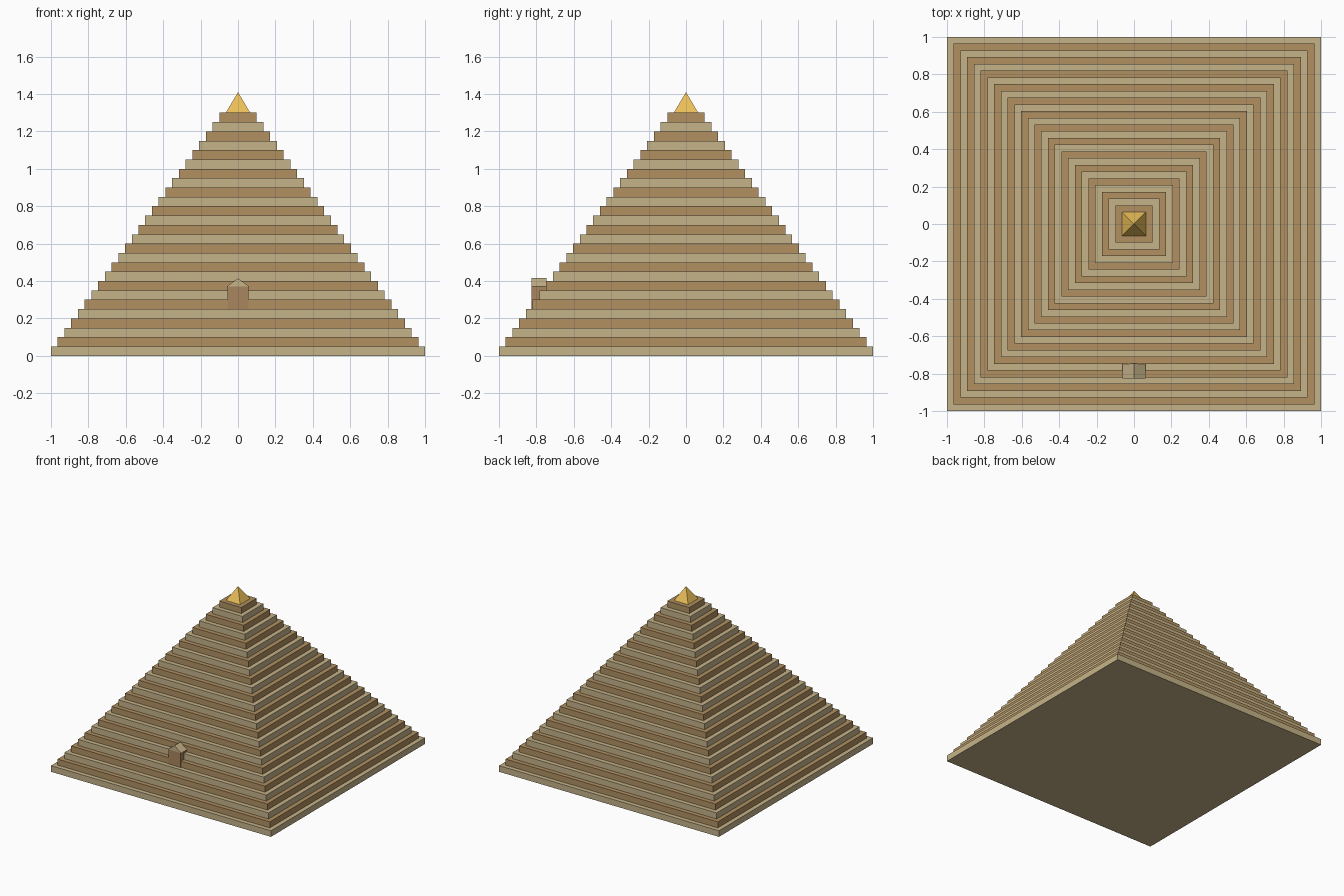
import bpy

if "Cube" in bpy.data.objects:
    bpy.data.objects.remove(bpy.data.objects["Cube"])

def material(name, color):
    m = bpy.data.materials.new(name)
    m.diffuse_color = (*color, 1)
    m.use_nodes = True
    m.node_tree.nodes["Principled BSDF"].inputs["Base Color"].default_value = m.diffuse_color
    return m

light = material("light_stone", (0.56, 0.45, 0.25))
dark = material("dark_stone", (0.44, 0.28, 0.12))
door = material("entrance_stone", (0.40, 0.24, 0.11))
gold = material("gold", (0.83, 0.52, 0.10))

def box(name, x, y0, y1, z0, z1, mat):
    bpy.ops.mesh.primitive_cube_add(size=1, location=(0, (y0 + y1) / 2, (z0 + z1) / 2))
    o = bpy.context.object
    o.name = name
    o.scale = (2 * x, y1 - y0, z1 - z0)
    bpy.ops.object.transform_apply(location=True, rotation=False, scale=True)
    o.data.materials.append(mat)

def mesh(name, verts, faces, mat):
    me = bpy.data.meshes.new(name)
    me.from_pydata(verts, [], faces)
    me.materials.append(mat)
    bpy.context.collection.objects.link(bpy.data.objects.new(name, me))

# Stepped stone courses, alternating in colour
COURSES, H = 26, 0.05
for i in range(COURSES):
    r = 1 - 0.036 * i
    box(f"course_{i + 1:02d}", r, -r, r, i * H, (i + 1) * H, dark if i % 2 else light)

# Golden capstone
c, z = 0.065, COURSES * H
mesh("capstone", [(-c, -c, z), (c, -c, z), (c, c, z), (-c, c, z), (0, 0, 1.41)],
     [(3, 2, 1, 0), (0, 1, 4), (1, 2, 4), (2, 3, 4), (3, 0, 4)], gold)

# Entrance block with a gabled roof
w, y0, y1 = 0.058, -0.825, -0.745
box("entrance", w - 0.002, y0, y1, 0.25, 0.37, door)
mesh("entrance_roof",
     [(x, y, h) for y in (y0, y1) for x, h in ((-w - 0.003, 0.37), (w + 0.003, 0.37), (0, 0.415))],
     [(0, 1, 2), (5, 4, 3), (0, 3, 4, 1), (1, 4, 5, 2), (2, 5, 3, 0)], light)
